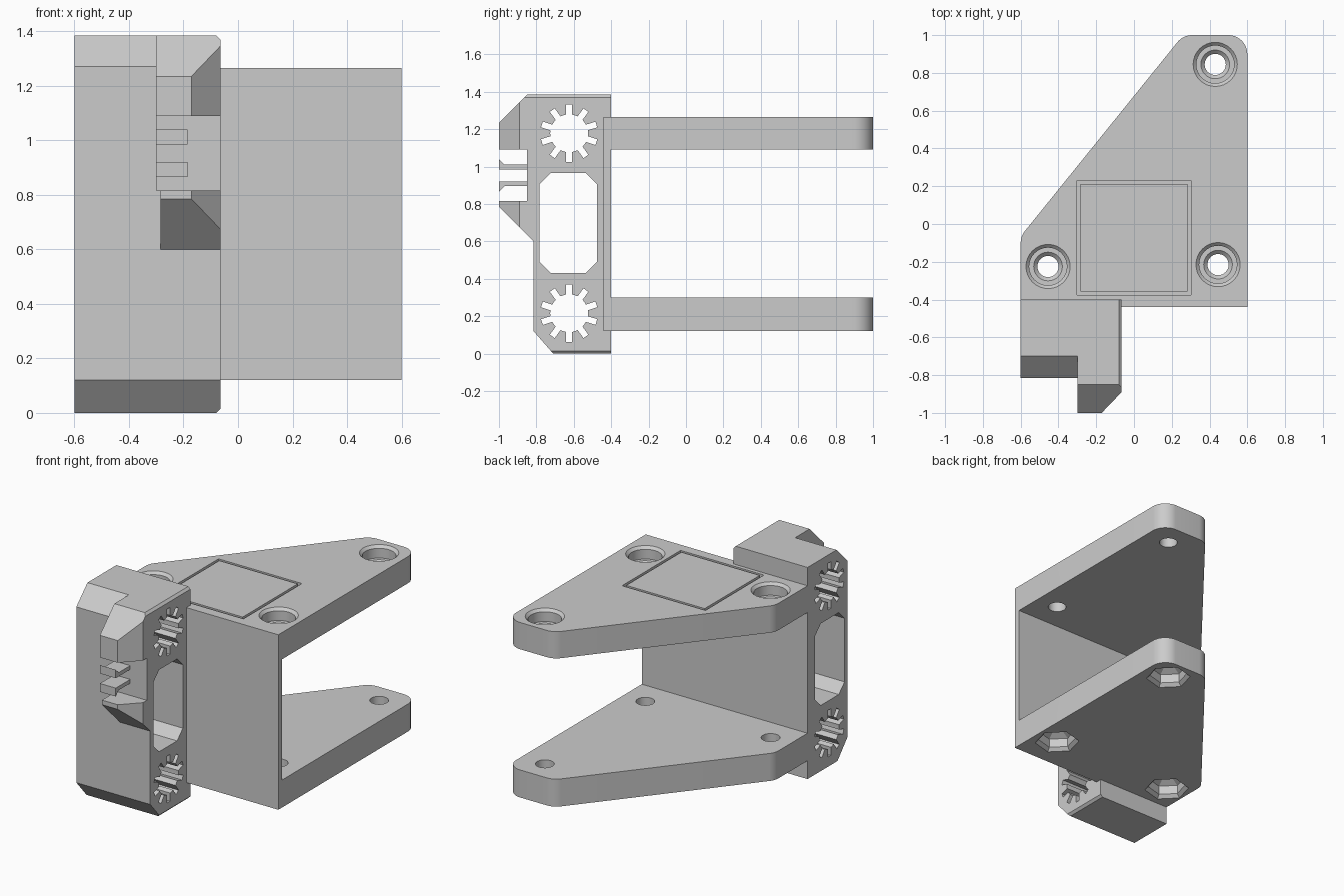
import bpy, bmesh, math
from mathutils import Vector

if "Cube" in bpy.data.objects:
    bpy.data.objects.remove(bpy.data.objects["Cube"], do_unlink=True)

grey = bpy.data.materials.new("plain grey")
grey.use_nodes = True
colour = (0.6, 0.6, 0.6, 1)
grey.diffuse_color = colour
grey.node_tree.nodes["Principled BSDF"].inputs["Base Color"].default_value = colour


def finish(name, bm):
    bmesh.ops.recalc_face_normals(bm, faces=bm.faces)
    mesh = bpy.data.meshes.new(name)
    bm.to_mesh(mesh)
    bm.free()
    mesh.materials.append(grey)
    ob = bpy.data.objects.new(name, mesh)
    bpy.context.collection.objects.link(ob)
    return ob


def loft(name, rings):
    """Skin a stack of equal rings and cap both ends."""
    bm = bmesh.new()
    rows = [[bm.verts.new(p) for p in ring] for ring in rings]
    n = len(rows[0])
    for a, b in zip(rows, rows[1:]):
        for i in range(n):
            j = (i + 1) % n
            bm.faces.new((a[i], a[j], b[j], b[i]))
    bm.faces.new(rows[0])
    bm.faces.new(rows[-1])
    return finish(name, bm)


def prism_x(name, pts, lo, hi):
    return loft(name, [[(x, y, z) for y, z in pts] for x in (lo, hi)])


def prism_z(name, pts, lo, hi):
    return loft(name, [[(p[0], p[1], z) for p in pts] for z in (lo, hi)])


def box(name, x, y, z):
    return prism_z(name, [(x[0], y[0]), (x[1], y[0]), (x[1], y[1]), (x[0], y[1])], *z)


def lathe(name, cx, cy, profile, sides=32, turn=0.0):
    angles = [turn + math.tau * i / sides for i in range(sides)]
    return loft(name, [[(cx + r * math.cos(a), cy + r * math.sin(a), z)
                        for a in angles] for r, z in profile])


def combine(target, tool, operation="DIFFERENCE"):
    mod = target.modifiers.new("join", "BOOLEAN")
    mod.operation = operation
    mod.solver = "EXACT"
    mod.object = tool
    bpy.context.view_layer.objects.active = target
    bpy.ops.object.modifier_apply(modifier=mod.name)
    bpy.data.objects.remove(tool, do_unlink=True)


def fillet(before, corner, after, r, steps=8):
    """Points of an arc of radius r that rounds one corner."""
    p = Vector((*corner, 0))
    a = (Vector((*before, 0)) - p).normalized()
    b = (Vector((*after, 0)) - p).normalized()
    half = a.angle(b) / 2
    centre = p + (a + b).normalized() * r / math.sin(half)
    t = r / math.tan(half)
    u, v = p + a * t - centre, p + b * t - centre
    arc = [u.lerp(v, i / steps).normalized() * r for i in range(steps + 1)]
    return [tuple((centre + d).xy) for d in arc]


# Bracket: two triangular plates joined by a thin front wall
corners = [(-0.6, -0.44), (0.6, -0.44), (0.6, 1.0), (0.26, 1.0), (-0.6, -0.065)]
outline = corners[:2]
for i in (2, 3, 4):
    outline += fillet(corners[i - 1], corners[i], corners[(i + 1) % 5], 0.1)
bracket = prism_z("mounting_bracket", outline, 0.12, 1.265)
combine(bracket, box("gap", (-1, 1), (-0.4, 1.5), (0.3, 1.09)))

# Screw holes: round counterbores on top, hexagonal nut pockets underneath
for cx, cy in [(0.43, 0.845), (-0.455, -0.225), (0.445, -0.215)]:
    combine(bracket, lathe("bore", cx, cy, [
        (0.056, 1.0), (0.056, 1.165), (0.076, 1.185), (0.1, 1.185),
        (0.1, 1.248), (0.127, 1.275)]))
    combine(bracket, lathe("hole", cx, cy, [(0.056, 0.05), (0.056, 0.4)]))
    combine(bracket, lathe("nut_pocket", cx, cy, [
        (0.147, 0.11), (0.115, 0.142), (0.115, 0.2), (0.056, 0.23)],
        6, math.radians(135)))

# Square groove in the top plate
groove = box("groove", (-0.302, 0.302), (-0.375, 0.23), (1.24, 1.3))
combine(groove, box("groove_core", (-0.284, 0.284), (-0.357, 0.212), (1.2, 1.4)))
combine(bracket, groove)

# Clamp block: plain half and half with the front jaw
base = [(-0.4, 0), (-0.71, 0), (-0.815, 0.12)]
plain = base + [(-0.815, 1.27), (-0.7, 1.385), (-0.4, 1.385)]
jaw = base + [(-0.815, 0.6), (-1, 0.785), (-1, 0.815), (-0.85, 0.815),
              (-0.85, 1.09), (-1, 1.09), (-1, 1.235), (-0.85, 1.385), (-0.4, 1.385)]
block = prism_x("clamp_block", jaw, -0.3, -0.065)

# Small chamfers on the end of the block
bm = bmesh.new()
bm.from_mesh(block.data)
ends = [e for e in bm.edges if all(v.co.x > -0.07 for v in e.verts)
        and (all(v.co.z < 0.01 for v in e.verts) or all(v.co.z > 1.38 for v in e.verts))]
bmesh.ops.bevel(bm, geom=ends, offset=0.015, segments=1, affect="EDGES")
bm.to_mesh(block.data)
bm.free()

# Angled jaw corner and stepped lower lip
combine(block, prism_z("corner_cut", [(-0.19, -1.02), (0.04, -1.02), (0.04, -0.78)], -0.1, 1.5))
combine(block, box("lip_cut", (-0.35, -0.285), (-1.1, -0.815), (0.5, 0.815)))
combine(block, prism_x("plain_half", plain, -0.6, -0.29), "UNION")

# Pair of hooked belt fingers in the jaw
finger = [(-0.83, 0.985), (-1, 0.985), (-1, 1.04), (-0.97, 1.01), (-0.83, 1.01)]
for pts in (finger, [(y, 1.905 - z) for y, z in finger]):
    combine(block, prism_x("finger", pts, -0.3, -0.185), "UNION")

# Toothed round holes and the long eight-sided slot, right through
for cz in (1.178, 0.216):
    gear = []
    for k in range(10):
        a = math.tau * k / 10
        for r, w in ((0.1, -0.016), (0.153, -0.016), (0.153, 0.016), (0.1, 0.016)):
            gear.append((-0.625 + r * math.sin(a) + w * math.cos(a),
                         cz + r * math.cos(a) - w * math.sin(a)))
        m = a + math.tau / 20
        gear.append((-0.625 + 0.101 * math.sin(m), cz + 0.101 * math.cos(m)))
    combine(block, prism_x("toothed_hole", gear, -0.8, 0.1))
slot = [(-0.63 + sy * dy, 0.698 + sz * dz)
        for sy, sz, flip in ((1, 1, 0), (-1, 1, 1), (-1, -1, 0), (1, -1, 1))
        for dy, dz in ([(0.153, 0.208), (0.093, 0.268)][::-1 if flip else 1])]
combine(block, prism_x("slot", slot, -0.8, 0.1))

# Join to one solid and shade
combine(bracket, block, "UNION")
bpy.ops.object.select_all(action="DESELECT")
bracket.select_set(True)
bpy.context.view_layer.objects.active = bracket
bpy.ops.object.shade_smooth_by_angle(angle=math.radians(25))
